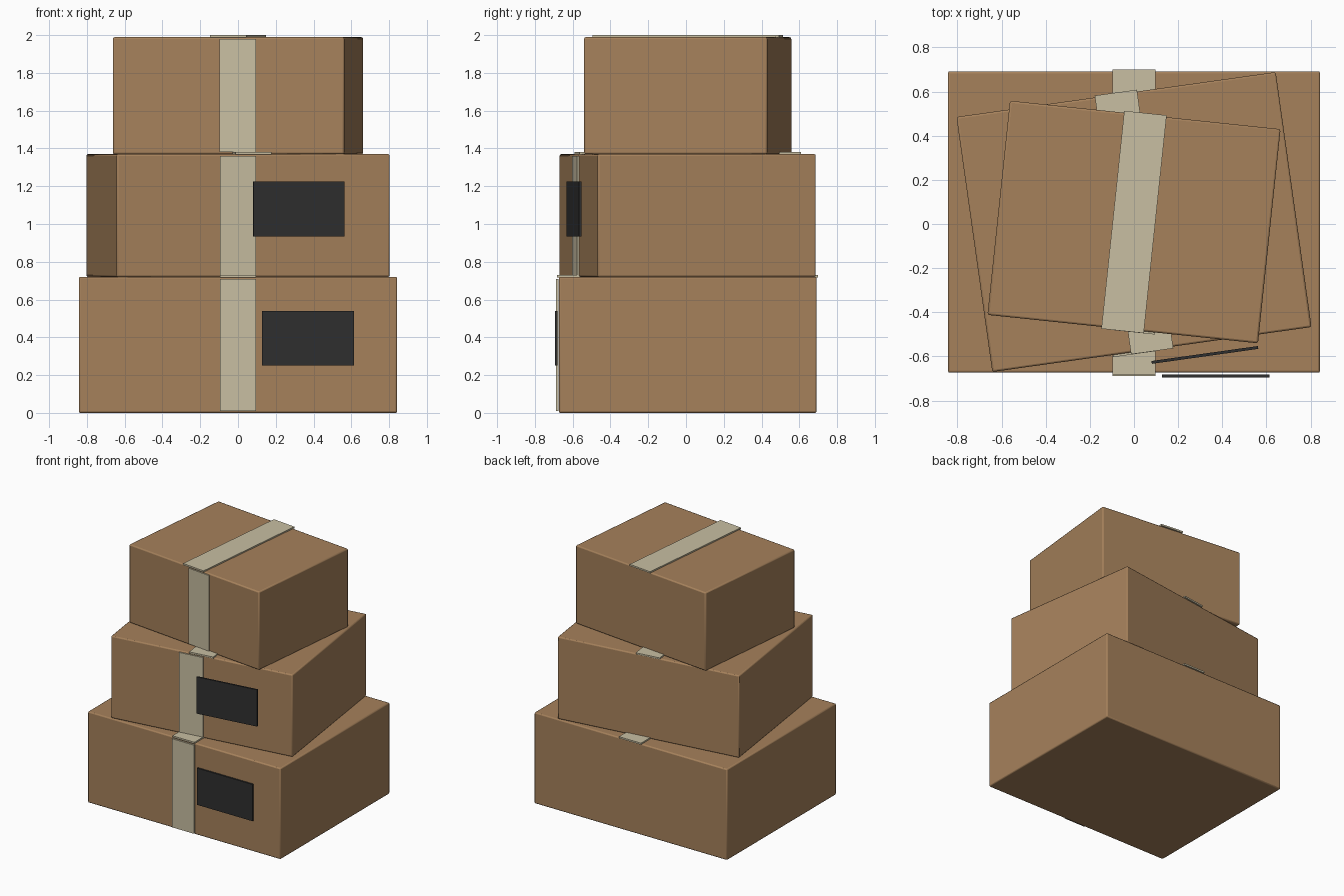
import bpy
from math import radians

if "Cube" in bpy.data.objects:
    bpy.data.objects.remove(bpy.data.objects["Cube"])


def material(name, rgb):
    m = bpy.data.materials.new(name)
    m.diffuse_color = (*rgb, 1)
    m.use_nodes = True
    m.node_tree.nodes["Principled BSDF"].inputs["Base Color"].default_value = m.diffuse_color
    return m


CARD = material("cardboard", (0.38, 0.22, 0.105))
TAPE = material("tape", (0.58, 0.52, 0.36))
LABEL = material("label", (0.028, 0.028, 0.028))


def block(name, loc, size, angle, mat, bevel=0):
    bpy.ops.mesh.primitive_cube_add(size=1, location=loc, rotation=(0, 0, radians(angle)))
    ob = bpy.context.object
    ob.name = name
    ob.scale = size
    bpy.ops.object.transform_apply(location=False, rotation=False, scale=True)
    ob.data.materials.append(mat)
    if bevel:
        mod = ob.modifiers.new("soft_edges", "BEVEL")
        mod.width = bevel
        mod.segments = 2
        bpy.ops.object.shade_smooth_by_angle()
    return ob


CY = 0.009     # shared centre of the stack in y
T = 0.013      # tape and label thickness

# name, width, depth, bottom z, top z, twist, front tape centre y
boxes = [
    ("bottom", 1.686, 1.365, 0.0, 0.72, 0, -0.681),
    ("middle", 1.46, 1.166, 0.72, 1.37, 8, -0.583),
    ("top", 1.232, 0.975, 1.37, 1.989, -6, -0.484),
]
for name, w, d, z0, z1, ang, tape_y in boxes:
    # cardboard carton
    block(name + "_box", (0, CY, (z0 + z1) / 2), (w, d, z1 - z0), ang, CARD, 0.009)
    # tape over the lid, slightly overhanging front and back
    block(name + "_lid_tape", (0, CY, z1 + 0.0045), (0.193, d + 0.017, T), ang, TAPE)
    # tape down the front
    block(name + "_front_tape", (0, tape_y, (z0 + z1) / 2),
          (0.193, T, z1 - z0 - 0.02), ang, TAPE)

# shipping labels on the two lower boxes
block("bottom_label", (0.371, -0.688, 0.395), (0.487, T, 0.29), 0, LABEL)
block("middle_label", (0.321, -0.593, 1.08), (0.487, T, 0.29), 8, LABEL)
